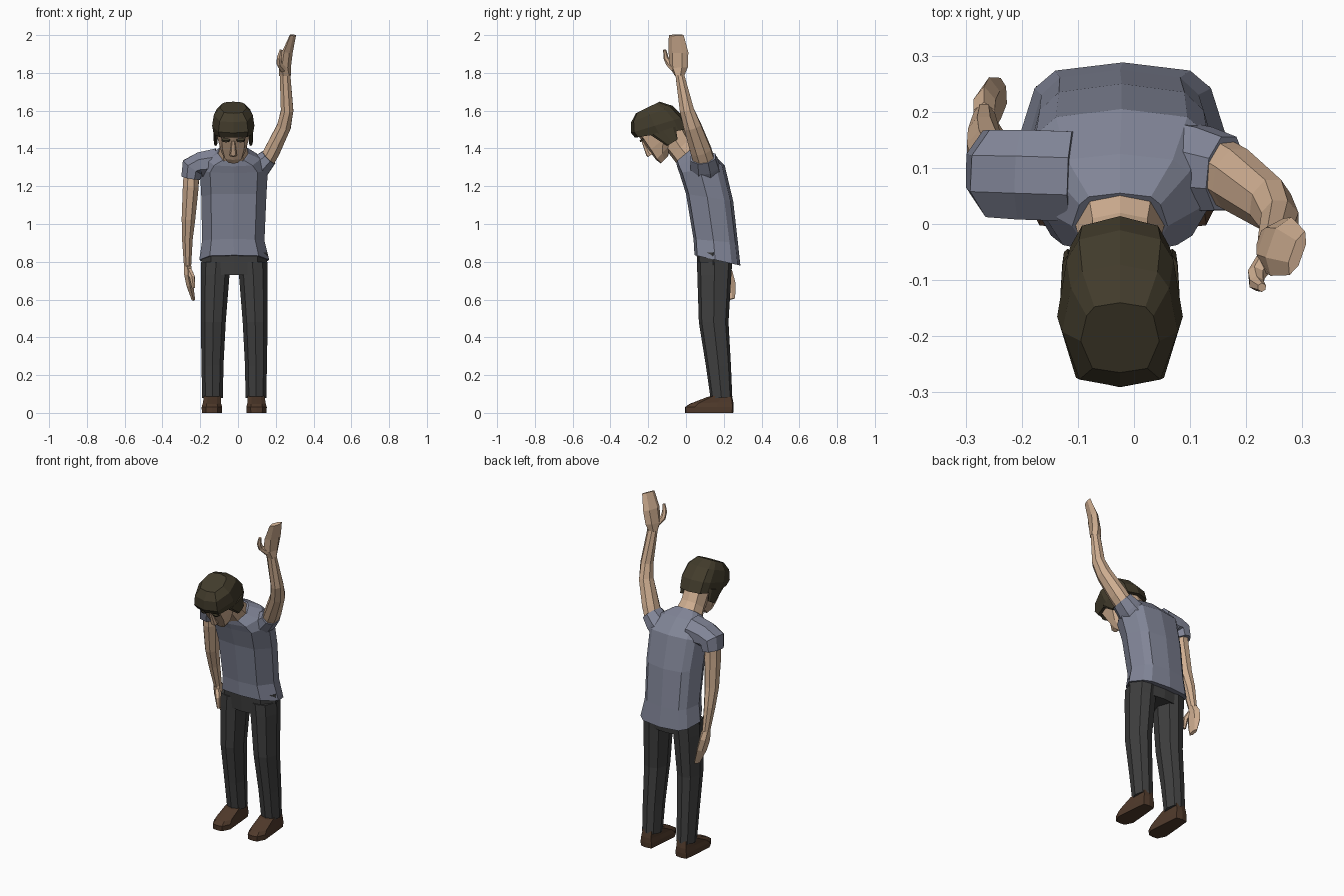
import bpy, bmesh, math
from mathutils import Vector, Matrix

CX = -0.025  # body centre line


def material(name, rgb):
    m = bpy.data.materials.new(name)
    m.diffuse_color = (*rgb, 1)
    return m


SHIRT = material("shirt_cloth", (0.22, 0.235, 0.31))
SKIN = material("skin", (0.62, 0.42, 0.28))
HAIR = material("hair", (0.055, 0.045, 0.025))
DARK = material("trouser_cloth", (0.05, 0.05, 0.05))
SHOE = material("shoe_leather", (0.08, 0.042, 0.024))

# Unit cross-sections (half, front to back), mirrored into full rings
BOXY = [(0, -1), (0.7, -0.88), (1, -0.1), (0.85, 0.62), (0.65, 0.88), (0, 1)]
OCT = [(0, -1), (0.68, -0.8), (1, 0), (0.68, 0.8), (0, 1)]
FOOT = [(0, -1), (0.55, -0.97), (0.97, -0.6), (0.8, 0.3), (0.65, 0.95), (0, 1)]


def loft(name, rings, mat, matrix=None):
    """Skin a list of equal-length point rings and cap both ends."""
    bm = bmesh.new()
    loops = [[bm.verts.new(p) for p in r] for r in rings]
    n = len(loops[0])
    for a, b in zip(loops, loops[1:]):
        for i in range(n):
            j = (i + 1) % n
            bm.faces.new((a[i], a[j], b[j], b[i]))
    bm.faces.new(loops[0][::-1])
    bm.faces.new(loops[-1])
    if matrix:
        bm.transform(matrix)
    bmesh.ops.recalc_face_normals(bm, faces=bm.faces[:])
    me = bpy.data.meshes.new(name)
    bm.to_mesh(me)
    bm.free()
    me.materials.append(mat)
    ob = bpy.data.objects.new(name, me)
    bpy.context.collection.objects.link(ob)
    return ob


def stack(name, rows, mat, unit=OCT, matrix=None):
    """Rows are (x centre, half width, y front, z front, y back, z back)."""
    full = unit + [(-x, y) for x, y in unit[-2:0:-1]]
    rings = []
    for cx, hw, yf, zf, yb, zb in rows:
        rings.append([(cx + hw * u, yf + (yb - yf) * (v + 1) / 2,
                       zf + (zb - zf) * (v + 1) / 2) for u, v in full])
    return loft(name, rings, mat, matrix)


def limb(name, rows, mat, ref=(0, 1, 0), n=8):
    """Rows are (x, y, z, thickness, width along ref) on a bent path."""
    pts = [Vector(r[:3]) for r in rows]
    rings = []
    for i, r in enumerate(rows):
        t = (pts[min(i + 1, len(pts) - 1)] - pts[max(i - 1, 0)]).normalized()
        w = Vector(ref)
        w = (w - t * w.dot(t)).normalized()
        s = w.cross(t)
        k = 1 / math.cos(math.pi / n)
        rings.append([pts[i] + k * (s * r[3] * math.cos(a) + w * r[4] * math.sin(a))
                      for a in [(j + 0.5) * math.tau / n for j in range(n)]])
    return loft(name, rings, mat)


# Shirt body, hem to collar
stack("shirt", [
    (-0.02, 0.185, 0.045, 0.835, 0.288, 0.78),
    (-0.025, 0.165, 0.04, 0.92, 0.275, 0.90),
    (-0.022, 0.172, 0.0, 1.16, 0.25, 1.12),
    (-0.022, 0.18, -0.035, 1.27, 0.205, 1.31),
    (-0.025, 0.145, -0.048, 1.305, 0.125, 1.39),
    (CX, 0.085, -0.052, 1.33, 0.055, 1.42)], SHIRT, BOXY)

# Sleeves: hanging and raised
limb("hanging_sleeve", [(-0.11, 0.085, 1.325, 0.075, 0.08), (-0.20, 0.088, 1.315, 0.065, 0.08),
                        (-0.24, 0.09, 1.30, 0.062, 0.078), (-0.25, 0.095, 1.245, 0.05, 0.072)], SHIRT)
limb("raised_sleeve", [(0.06, 0.10, 1.27, 0.08, 0.085), (0.12, 0.098, 1.31, 0.06, 0.075),
                       (0.163, 0.09, 1.352, 0.046, 0.066)], SHIRT)

# Bare arms
limb("hanging_arm", [(-0.247, 0.095, 1.28, 0.04, 0.05), (-0.25, 0.10, 1.2, 0.042, 0.052),
                     (-0.262, 0.125, 1.03, 0.036, 0.043), (-0.268, 0.155, 0.92, 0.028, 0.037),
                     (-0.267, 0.188, 0.78, 0.019, 0.026)], SKIN)
limb("raised_arm", [(0.145, 0.10, 1.32, 0.04, 0.055), (0.18, 0.08, 1.385, 0.042, 0.055),
                    (0.243, 0.035, 1.515, 0.037, 0.046), (0.26, 0.005, 1.60, 0.033, 0.038),
                    (0.249, -0.033, 1.79, 0.028, 0.023)], SKIN)

# Hands and thumbs
limb("raised_hand", [(0.249, -0.033, 1.785, 0.028, 0.023), (0.249, -0.038, 1.83, 0.024, 0.044),
                     (0.262, -0.04, 1.91, 0.02, 0.048), (0.291, -0.052, 2.0, 0.01, 0.036)],
     SKIN, (0.35, 1, 0), 6)
limb("raised_thumb", [(0.24, -0.06, 1.82, 0.018, 0.018), (0.218, -0.09, 1.85, 0.014, 0.015),
                      (0.218, -0.106, 1.88, 0.012, 0.012), (0.228, -0.113, 1.922, 0.007, 0.007)],
     SKIN, n=6)
limb("hanging_hand", [(-0.267, 0.188, 0.785, 0.019, 0.026), (-0.266, 0.198, 0.74, 0.02, 0.042),
                      (-0.256, 0.212, 0.68, 0.018, 0.044), (-0.236, 0.23, 0.60, 0.009, 0.027)],
     SKIN, n=6)
limb("hanging_thumb", [(-0.26, 0.175, 0.755, 0.016, 0.016), (-0.243, 0.153, 0.72, 0.014, 0.014),
                       (-0.236, 0.15, 0.66, 0.008, 0.008)], SKIN, n=6)

# Trousers: hips, then mirrored legs with shoes
stack("trouser_hips", [(-0.02, 0.172, 0.065, 0.73, 0.238, 0.73),
                       (-0.02, 0.176, 0.055, 0.85, 0.25, 0.85)], DARK, BOXY)
for side, s in (("left", 1), ("right", -1)):
    def sx(x):
        return -0.02 + s * x
    stack(side + "_trouser_leg", [
        (sx(0.115), 0.055, 0.13, 0.075, 0.245, 0.085),
        (sx(0.115), 0.058, 0.105, 0.25, 0.238, 0.25),
        (sx(0.111), 0.066, 0.068, 0.48, 0.225, 0.48),
        (sx(0.101), 0.076, 0.06, 0.73, 0.24, 0.73),
        (sx(0.095), 0.08, 0.058, 0.80, 0.245, 0.80)], DARK)
    stack(side + "_shoe", [
        (sx(0.118), 0.055, -0.004, 0, 0.25, 0),
        (sx(0.118), 0.056, -0.006, 0.03, 0.252, 0.03),
        (sx(0.118), 0.05, 0.02, 0.048, 0.25, 0.06),
        (sx(0.116), 0.046, 0.115, 0.085, 0.24, 0.1)], SHOE, FOOT)

# Neck
stack("neck", [(CX, 0.08, -0.05, 1.32, 0.052, 1.415), (CX, 0.072, -0.08, 1.36, 0.02, 1.45),
               (CX, 0.07, -0.14, 1.43, -0.02, 1.53)], SKIN)

# Head is built upright, then bowed forward
BOW = Matrix.Translation((CX, -0.13, 1.48)) @ Matrix.Rotation(math.radians(40), 4, 'X')
stack("head", [
    (0, 0.034, -0.105, -0.12, -0.05, -0.115),
    (0, 0.062, -0.112, -0.09, 0.0, -0.075),
    (0, 0.082, -0.11, -0.03, 0.10, -0.03),
    (0, 0.088, -0.104, 0.04, 0.12, 0.04),
    (0, 0.08, -0.1, 0.11, 0.10, 0.11)], SKIN, BOXY, BOW)
stack("nose", [
    (0, 0.02, -0.135, -0.05, -0.10, -0.055),
    (0, 0.018, -0.138, -0.04, -0.10, -0.04),
    (0, 0.009, -0.108, 0.035, -0.09, 0.035)], SKIN, OCT, BOW)
stack("hair", [
    (0, 0.104, -0.122, 0.072, 0.125, -0.075),
    (0, 0.112, -0.122, 0.105, 0.147, -0.01),
    (0, 0.103, -0.085, 0.148, 0.138, 0.075),
    (0, 0.07, -0.035, 0.168, 0.10, 0.135)], HAIR, BOXY, BOW)
for side, x in (("left", 0.093), ("right", -0.093)):
    stack(side + "_sideburn", [
        (x, 0.01, -0.02, -0.07, 0.045, -0.08),
        (x, 0.013, -0.05, 0.03, 0.08, -0.02)], HAIR, OCT, BOW)
    stack(side + "_eyebrow", [
        (x * 0.42, 0.022, -0.116, 0.035, -0.09, 0.035),
        (x * 0.42, 0.022, -0.114, 0.045, -0.09, 0.045)], HAIR, OCT, BOW)
